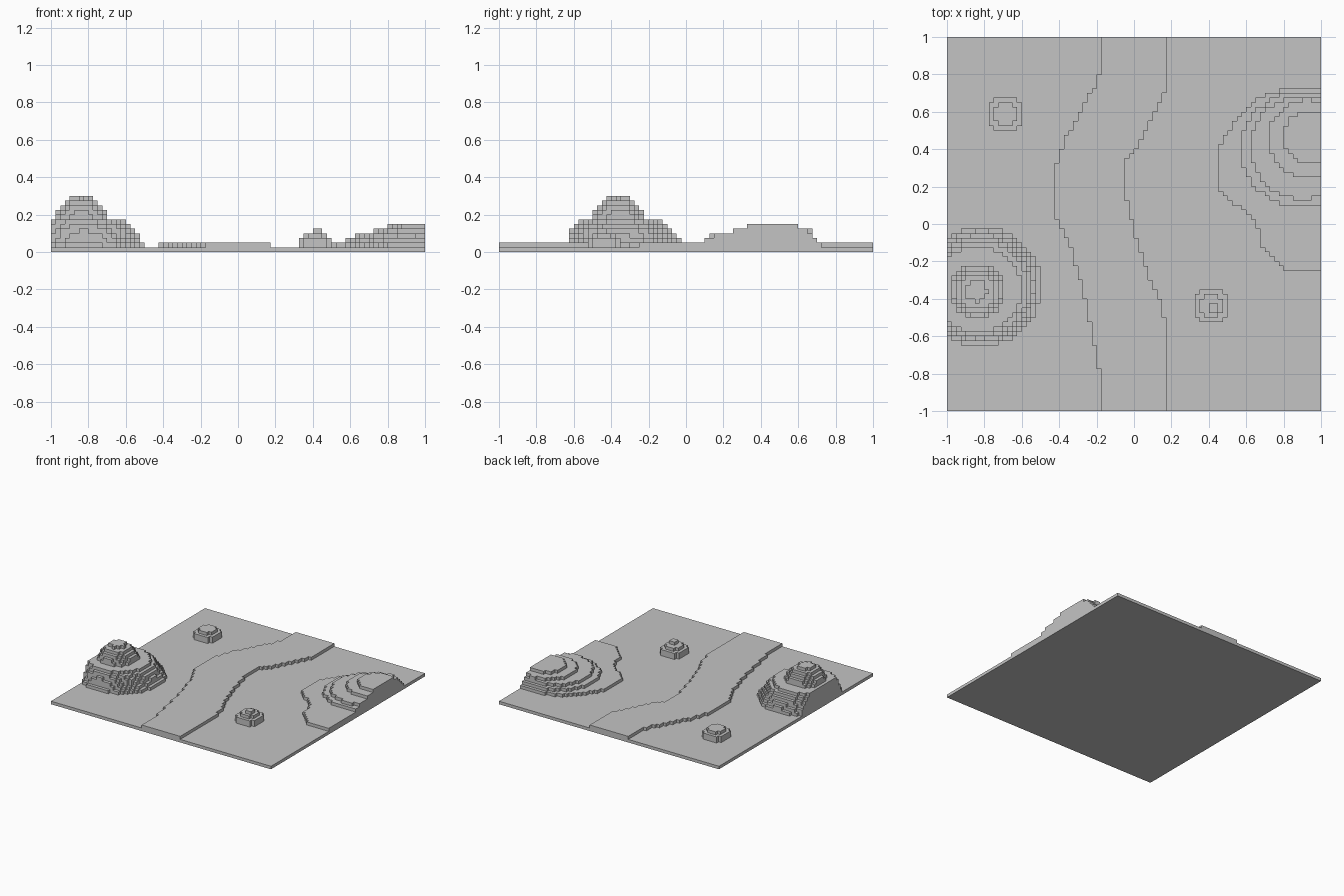
import bpy, bmesh
from mathutils import Vector

if "Cube" in bpy.data.objects:
    bpy.data.objects.remove(bpy.data.objects["Cube"], do_unlink=True)

STEP = 0.025
COUNT = 80

stone = bpy.data.materials.new("plain_grey")
stone.use_nodes = True
grey = (0.55, 0.55, 0.55, 1)
stone.diffuse_color = grey
stone.node_tree.nodes["Principled BSDF"].inputs["Base Color"].default_value = grey


def finish(name, bm):
    mesh = bpy.data.meshes.new(name)
    bmesh.ops.remove_doubles(bm, verts=bm.verts, dist=STEP / 50)
    bm.to_mesh(mesh)
    bm.free()
    mesh.materials.append(stone)
    bpy.context.collection.objects.link(bpy.data.objects.new(name, mesh))


def oval(cx, cy, rx, ry=None):
    ry = ry or rx
    return lambda x, y: ((x - cx) / rx) ** 2 + ((y - cy) / ry) ** 2 < 1


def edge_at(path, y):
    """x of a bank path at height y; the path runs from front to back."""
    for (x0, y0), (x1, y1) in zip(path, path[1:]):
        if y0 <= y <= y1:
            return x0 + (x1 - x0) * (y - y0) / (y1 - y0)
    return None


def cells_of(inside):
    centre = lambda i: (i + 0.5) * STEP - 1
    return {(i, j) for i in range(COUNT) for j in range(COUNT)
            if inside(centre(i), centre(j))}


def terraces(name, layers):
    """Stack square-celled layers (bottom, top, rule) into stepped ground."""
    bm = bmesh.new()
    sets = [cells_of(rule) for _, _, rule in layers]

    def quad(*points):
        bm.faces.new([bm.verts.new(p) for p in points])

    for n, (low, high, _) in enumerate(layers):
        above = sets[n + 1] if n + 1 < len(sets) else set()
        for i, j in sets[n]:
            x0, y0 = i * STEP - 1, j * STEP - 1
            x1, y1 = x0 + STEP, y0 + STEP
            if (i, j) not in above:
                quad((x0, y0, high), (x1, y0, high), (x1, y1, high), (x0, y1, high))
            sides = {(0, -1): (x0, y0, x1, y0), (1, 0): (x1, y0, x1, y1),
                     (0, 1): (x1, y1, x0, y1), (-1, 0): (x0, y1, x0, y0)}
            for (di, dj), (ax, ay, bx, by) in sides.items():
                if (i + di, j + dj) not in sets[n]:
                    quad((ax, ay, low), (bx, by, low), (bx, by, high), (ax, ay, high))
    finish(name, bm)


def levels(start, rules):
    return [((start + n) * STEP, (start + n + 1) * STEP, r) for n, r in enumerate(rules)]


# Ground slab
bm = bmesh.new()
bmesh.ops.create_cube(bm, size=1)
bmesh.ops.scale(bm, verts=bm.verts, vec=(2, 2, STEP))
bmesh.ops.translate(bm, verts=bm.verts, vec=Vector((0, 0, STEP / 2)))
finish("ground_slab", bm)

# Raised winding band
west = [(-.175, -1), (-.18, -.82), (-.21, -.67), (-.26, -.4), (-.3, -.27), (-.34, -.11),
        (-.42, .05), (-.42, .3), (-.37, .45), (-.29, .6), (-.2, .75), (-.18, .83), (-.175, 1)]
east = [(.175, -1), (.17, -.54), (.135, -.4), (.1, -.33), (.05, -.2), (.015, -.09),
        (-.01, .01), (-.05, .18), (-.05, .33), (.02, .42), (.1, .57), (.17, .72), (.175, 1)]
terraces("winding_band", levels(1, [
    lambda x, y: edge_at(west, y) < x < edge_at(east, y)]))

# Broad terraced hill, cut off by the slab's side
front = [(.82, -.25), (.76, -.2), (.7, -.14), (.67, -.09), (.66, .01), (.55, .1), (.47, .16),
         (.45, .2), (.45, .41), (.48, .46), (.53, .54), (.63, .65), (.7, .69), (.8, .725)]


def hill_foot(x, y):
    edge = edge_at(front, y)
    return edge is not None and x > edge


terraces("terraced_hill", levels(1, [
    hill_foot, oval(.9, .4, .33, .31), oval(.9, .41, .28, .275),
    oval(.93, .455, .21), oval(.95, .463, .155, .145)]))

# Tall hill with a narrow peak
terraces("tall_hill", levels(1, [
    oval(-.815, -.335, .318), oval(-.82, -.335, .3), oval(-.82, -.34, .285),
    oval(-.825, -.34, .275), oval(-.825, -.345, .255), oval(-.83, -.35, .23),
    oval(-.838, -.36, .145), oval(-.838, -.36, .135), oval(-.838, -.36, .115),
    oval(-.838, -.362, .095), oval(-.838, -.362, .056)]))

# Two small mounds
terraces("front_mound", levels(1, [
    oval(.4125, -.4375, .093), oval(.4125, -.4375, .093),
    oval(.4125, -.4375, .07), oval(.425, -.45, .03)]))
terraces("back_mound", levels(1, [
    oval(-.6875, .5875, .093), oval(-.6875, .5875, .093), oval(-.6875, .5875, .07)]))
